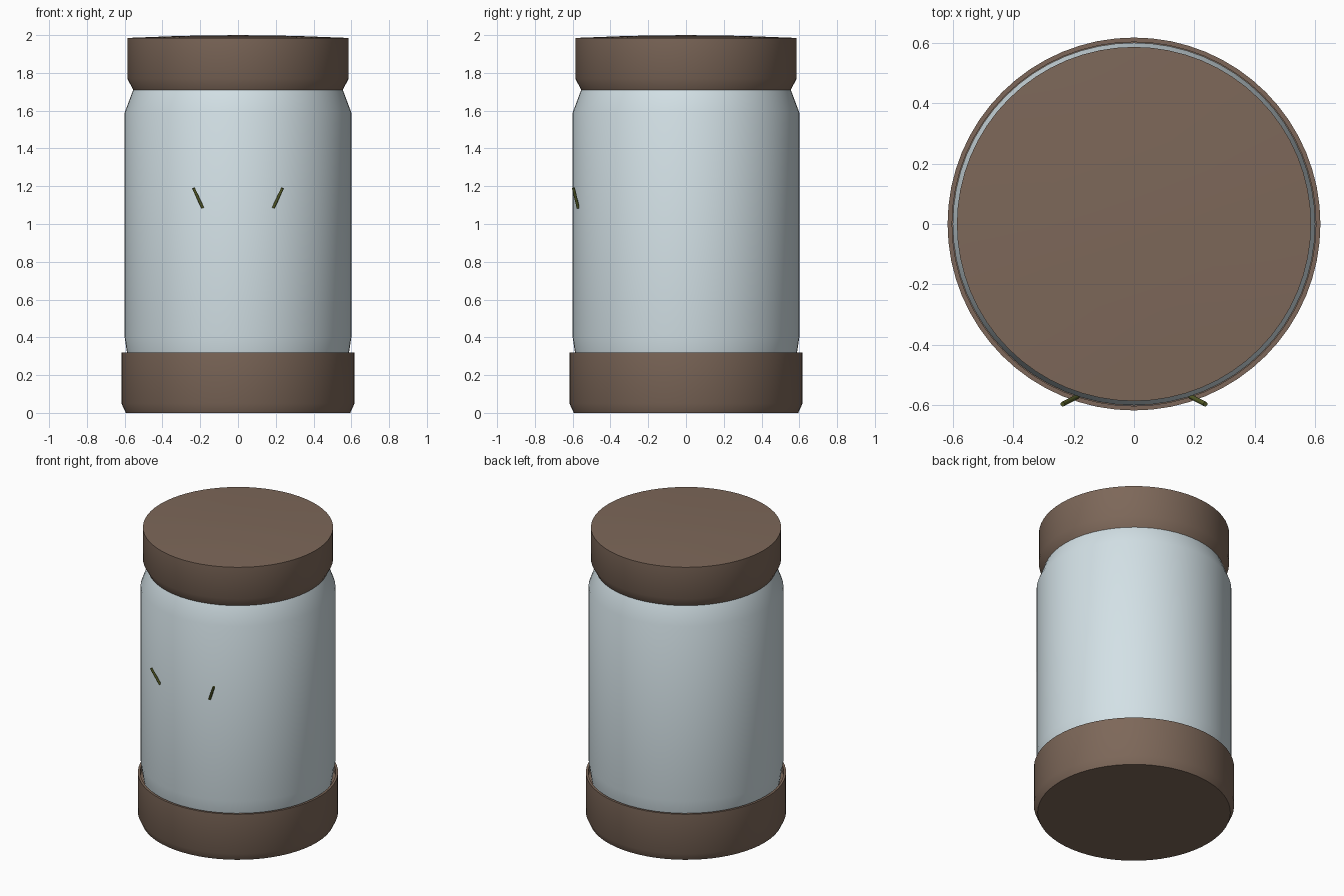
import bpy, bmesh, math
from mathutils import Vector

cube = bpy.data.objects.get("Cube")
if cube:
    bpy.data.objects.remove(cube, do_unlink=True)


def material(name, rgb):
    m = bpy.data.materials.new(name)
    m.use_nodes = True
    m.diffuse_color = (*rgb, 1)
    m.node_tree.nodes["Principled BSDF"].inputs["Base Color"].default_value = (*rgb, 1)
    return m


brown = material("brown", (0.205, 0.137, 0.10))
pale_blue = material("pale blue grey", (0.65, 0.75, 0.79))
olive = material("dark olive", (0.09, 0.105, 0.02))


def finish(name, bm, mat, angle=None):
    bmesh.ops.recalc_face_normals(bm, faces=bm.faces)
    me = bpy.data.meshes.new(name)
    bm.to_mesh(me)
    bm.free()
    me.materials.append(mat)
    ob = bpy.data.objects.new(name, me)
    bpy.context.collection.objects.link(ob)
    if angle:
        bpy.ops.object.select_all(action='DESELECT')
        ob.select_set(True)
        bpy.context.view_layer.objects.active = ob
        bpy.ops.object.shade_smooth_by_angle(angle=math.radians(angle))
    return ob


def lathe(name, profile, mat, angle, steps=64):
    """Spin (radius, height) points about the z axis."""
    bm = bmesh.new()
    verts = [bm.verts.new((r, 0, z)) for r, z in profile]
    edges = [bm.edges.new(pair) for pair in zip(verts, verts[1:])]
    bmesh.ops.spin(bm, geom=verts + edges, cent=(0, 0, 0), axis=(0, 0, 1),
                   angle=math.tau, steps=steps)
    bmesh.ops.remove_doubles(bm, verts=bm.verts, dist=0.0001)
    return finish(name, bm, mat, angle)


# Jar body, tucked into both caps
lathe("jar_body", [(0, 0.1), (0.575, 0.1), (0.575, 0.25), (0.588, 0.32), (0.6, 0.4),
                   (0.6, 1.59), (0.555, 1.71), (0.54, 1.75), (0, 1.75)], pale_blue, 40)

# Base cap with a bevelled foot and an open rim around the jar
lathe("base_cap", [(0, 0), (0.594, 0), (0.617, 0.05), (0.617, 0.32), (0.602, 0.32),
                   (0.602, 0.28), (0.57, 0.28)], brown, 30)

# Lid with a tapered lower edge and a slightly domed top
lathe("lid", [(0, 1.71), (0.555, 1.71), (0.586, 1.77), (0.586, 1.985),
              (0.3, 1.996), (0, 2.0)], brown, 28)

# Two small slanted sticks on the front
for side, label in ((1, "left"), (-1, "right")):
    start = Vector((side * 0.236, -0.596, 1.19))
    end = Vector((side * 0.187, -0.571, 1.085))
    axis = end - start
    bm = bmesh.new()
    bmesh.ops.create_cone(bm, cap_ends=True, segments=8, radius1=0.008, radius2=0.008,
                          depth=axis.length)
    stick = finish(label + "_stick", bm, olive, 50)
    stick.location = (start + end) / 2
    stick.rotation_euler = axis.to_track_quat('Z', 'Y').to_euler()
